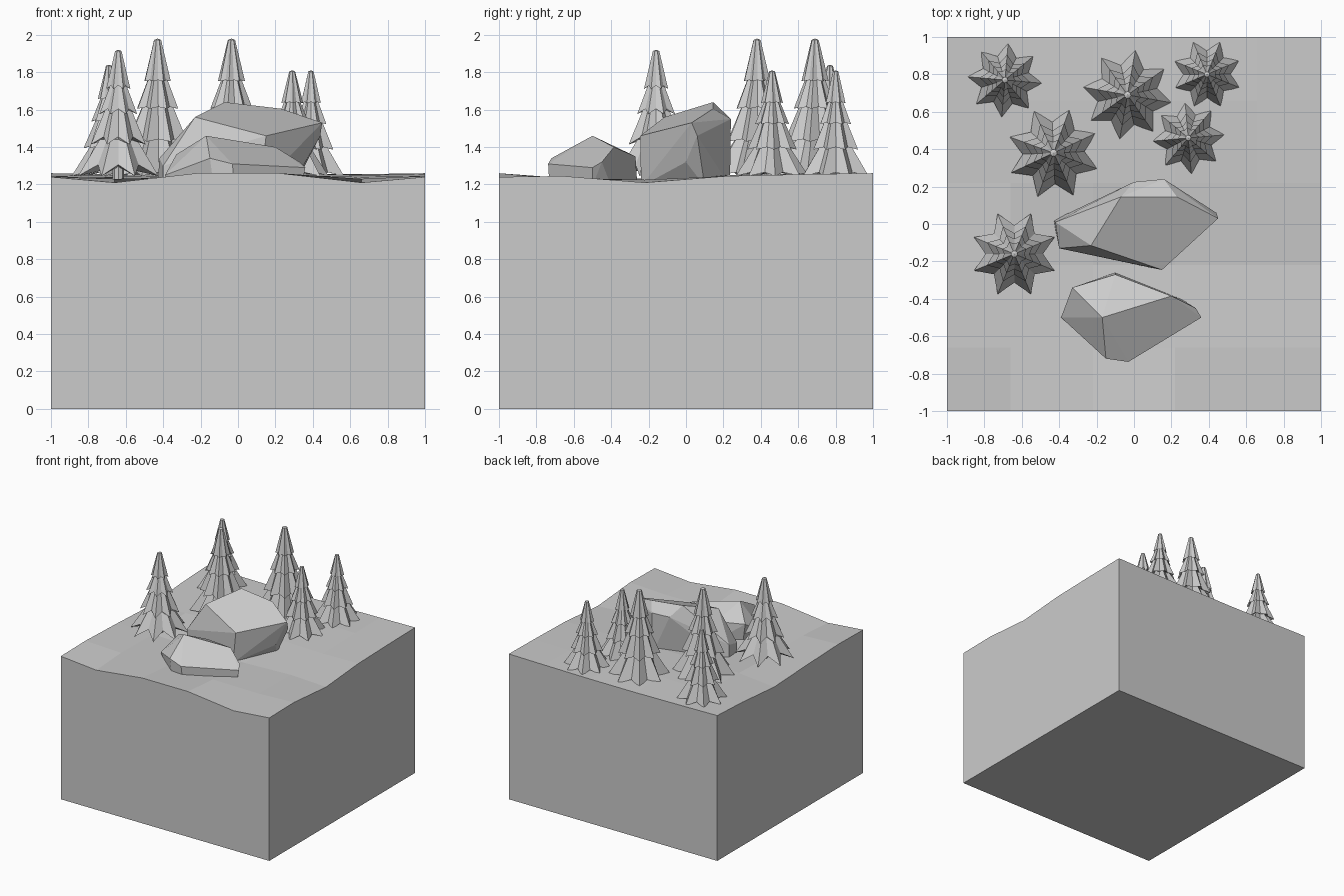
import bpy, bmesh, math

if "Cube" in bpy.data.objects:
    bpy.data.objects.remove(bpy.data.objects["Cube"])

stone = bpy.data.materials.new("plain grey")
stone.diffuse_color = (0.6, 0.6, 0.6, 1)
stone.use_nodes = True
stone.node_tree.nodes["Principled BSDF"].inputs["Base Color"].default_value = stone.diffuse_color


def finish(bm, name):
    bmesh.ops.recalc_face_normals(bm, faces=bm.faces)
    me = bpy.data.meshes.new(name)
    bm.to_mesh(me)
    bm.free()
    me.materials.append(stone)
    ob = bpy.data.objects.new(name, me)
    bpy.context.collection.objects.link(ob)
    return ob


# Ground block: coarse uneven top over a square base
def ground():
    lines = [-1, -0.66, -0.22, 0.22, 0.66, 1]
    heights = [[1.24, 1.21, 1.26, 1.26, 1.21, 1.24],
               [1.245, 1.23, 1.235, 1.235, 1.23, 1.245],
               [1.23, 1.225, 1.21, 1.21, 1.225, 1.21],
               [1.21, 1.24, 1.25, 1.25, 1.24, 1.245],
               [1.245, 1.25, 1.26, 1.26, 1.25, 1.255],
               [1.26, 1.255, 1.25, 1.25, 1.255, 1.26]]
    bm = bmesh.new()
    g = [[bm.verts.new((x, y, z)) for x, z in zip(lines, row)]
         for y, row in zip(lines, heights)]
    for j in range(5):
        for i in range(5):
            bm.faces.new((g[j][i], g[j][i + 1], g[j + 1][i + 1], g[j + 1][i]))
    c = [bm.verts.new((x, y, 0)) for x, y in ((-1, -1), (1, -1), (1, 1), (-1, 1))]
    bm.faces.new(c[::-1])
    bm.faces.new([c[0], c[1]] + g[0][::-1])
    bm.faces.new([c[2], c[3]] + g[5])
    bm.faces.new([c[1], c[2]] + [r[5] for r in g][::-1])
    bm.faces.new([c[3], c[0]] + [r[0] for r in g])
    finish(bm, "ground_block")


# Fir tree: four eight-pointed star tiers in one skin, with a short trunk
# ring = (height fraction, radius fraction, valley ratio, is tier hem)
RINGS = [(0.0, 1.0, 0.66, True), (0.29, 0.46, 0.8, False),
         (0.25, 0.68, 0.70, True), (0.53, 0.32, 0.8, False),
         (0.49, 0.47, 0.74, True), (0.72, 0.20, 0.8, False),
         (0.69, 0.30, 0.78, True), (0.99, 0.08, 0.85, False)]


def fir(name, x, y, top, radius, turn, lift):
    bm = bmesh.new()
    base = 1.245
    h = top - base
    rings = []
    for f, r, valley, hem in RINGS:
        ring = []
        for k in range(16):
            a = math.radians(turn + 22.5 * k)
            rr = radius * r * (valley if k % 2 else 1)
            z = base + h * f + (lift * r if hem and k % 2 else 0)
            ring.append(bm.verts.new((x + rr * math.cos(a), y + rr * math.sin(a), z)))
        rings.append(ring)
    for lo, hi in zip(rings, rings[1:]):
        for k in range(16):
            n = (k + 1) % 16
            bm.faces.new((lo[k], lo[n], hi[n], hi[k]))
    tip = bm.verts.new((x, y, top))
    under = bm.verts.new((x, y, base + 0.05))
    for k in range(16):
        n = (k + 1) % 16
        bm.faces.new((rings[-1][k], rings[-1][n], tip))
        bm.faces.new((rings[0][n], rings[0][k], under))
    finish(bm, name)
    bm = bmesh.new()
    bmesh.ops.create_cone(bm, cap_ends=True, segments=8, radius1=0.03,
                          radius2=0.03, depth=0.12)
    bmesh.ops.translate(bm, verts=bm.verts, vec=(x, y, 1.25))
    finish(bm, name + "_trunk")


# Boulder: convex hull of its corner points, flat facets merged
def boulder(name, points):
    bm = bmesh.new()
    for p in points:
        bm.verts.new(p)
    res = bmesh.ops.convex_hull(bm, input=bm.verts)
    loose = [v for v in bm.verts if not v.link_faces]
    bmesh.ops.delete(bm, geom=loose, context='VERTS')
    bmesh.ops.dissolve_limit(bm, angle_limit=math.radians(6),
                             verts=bm.verts, edges=bm.edges)
    finish(bm, name)


ground()
fir("fir_front_left", -0.64, -0.16, 1.92, 0.233, 22.5, 0.06)
fir("fir_mid_left", -0.43, 0.38, 1.98, 0.25, 70, 0.02)
fir("fir_back_left", -0.69, 0.77, 1.84, 0.20, 85, 0.02)
fir("fir_back_middle", -0.035, 0.69, 1.98, 0.245, 80, 0.02)
fir("fir_back_right", 0.39, 0.80, 1.81, 0.19, 68, 0.02)
fir("fir_mid_right", 0.29, 0.46, 1.81, 0.195, 95, 0.02)

boulder("large_boulder", [
    (-0.07, 0.145, 1.64), (0.23, 0.145, 1.605), (0.45, 0.03, 1.53),
    (0.15, -0.245, 1.46), (-0.23, -0.115, 1.56), (-0.42, 0.01, 1.34),
    (-0.40, -0.13, 1.30), (0.0, 0.225, 1.55), (0.16, 0.24, 1.55),
    (0.44, 0.06, 1.46), (0.36, 0.0, 1.32), (0.12, -0.24, 1.19),
    (-0.40, -0.13, 1.19), (-0.43, 0.02, 1.19), (0.16, 0.235, 1.19),
    (0.30, 0.10, 1.19)])
boulder("small_boulder", [
    (-0.17, -0.50, 1.46), (0.20, -0.385, 1.40), (-0.33, -0.34, 1.36),
    (-0.10, -0.27, 1.35), (0.36, -0.50, 1.29), (0.33, -0.45, 1.32),
    (-0.15, -0.72, 1.34), (-0.03, -0.737, 1.31), (-0.39, -0.50, 1.25),
    (-0.10, -0.26, 1.19), (0.25, -0.40, 1.19), (-0.37, -0.50, 1.19),
    (-0.30, -0.35, 1.19), (-0.13, -0.72, 1.19), (-0.02, -0.73, 1.19),
    (0.34, -0.50, 1.19)])
